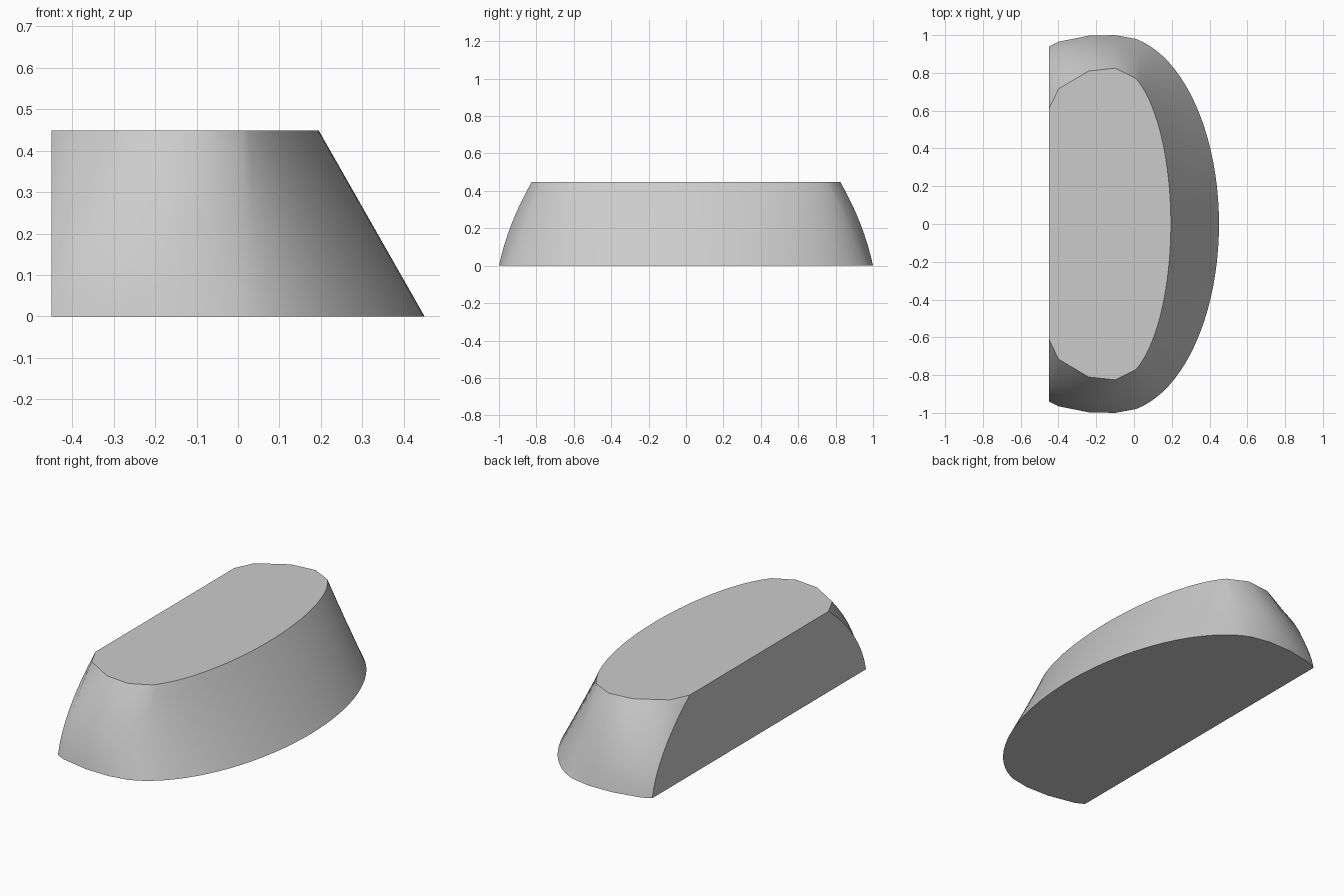
import bpy, bmesh, math

cube = bpy.data.objects.get("Cube")
if cube:
    bpy.data.objects.remove(cube, do_unlink=True)

HEIGHT = 0.448
LEVELS = 8
ARC_STEPS = 20

# Faceted end: x, base half width, top half width, outward bulge at mid height
END = [
    (-0.45, 0.94, 0.61, 0.06),
    (-0.40, 0.965, 0.715, 0.045),
    (-0.24, 0.997, 0.81, 0.025),
    (-0.10, 1.0, 0.825, 0.02),
]


def half_outline(t):
    """Half of the D-shaped section, from the flat back to the rounded nose."""
    points = [(x, low + (top - low) * t + bulge * 4 * t * (1 - t))
              for x, low, top, bulge in END]
    # Elliptical nose that shrinks evenly with height
    a = 0.55 - 0.255 * t
    b = 1.0 - 0.17 * t
    start = math.acos(0.11 / a)
    for i in range(ARC_STEPS + 1):
        angle = start * (1 - i / ARC_STEPS)
        points.append((a * math.cos(angle) - 0.10, b * math.sin(angle)))
    return points


def outline(t):
    half = half_outline(t)
    return half + [(x, -y) for x, y in reversed(half[:-1])]


# Loft the tapered body through its sections
bm = bmesh.new()
rings = []
for level in range(LEVELS + 1):
    t = level / LEVELS
    rings.append([bm.verts.new((x, y, HEIGHT * t)) for x, y in outline(t)])
for lower, upper in zip(rings, rings[1:]):
    for i in range(len(lower) - 1):
        bm.faces.new((lower[i], lower[i + 1], upper[i + 1], upper[i]))

# Flat back, base and top
bm.faces.new([r[0] for r in rings] + [r[-1] for r in reversed(rings)])
bm.faces.new(rings[0])
bm.faces.new(rings[-1])
bmesh.ops.recalc_face_normals(bm, faces=bm.faces)

mesh = bpy.data.meshes.new("tapered_body")
bm.to_mesh(mesh)
bm.free()
body = bpy.data.objects.new("tapered_body", mesh)
bpy.context.collection.objects.link(body)

# Plain grey material
grey = bpy.data.materials.new("light_grey")
grey.use_nodes = True
colour = (0.6, 0.6, 0.6, 1)
grey.diffuse_color = colour
grey.node_tree.nodes["Principled BSDF"].inputs["Base Color"].default_value = colour
mesh.materials.append(grey)

# Smooth sides with crisp rims
bpy.ops.object.select_all(action="DESELECT")
body.select_set(True)
bpy.context.view_layer.objects.active = body
bpy.ops.object.shade_smooth_by_angle(angle=math.radians(32))
